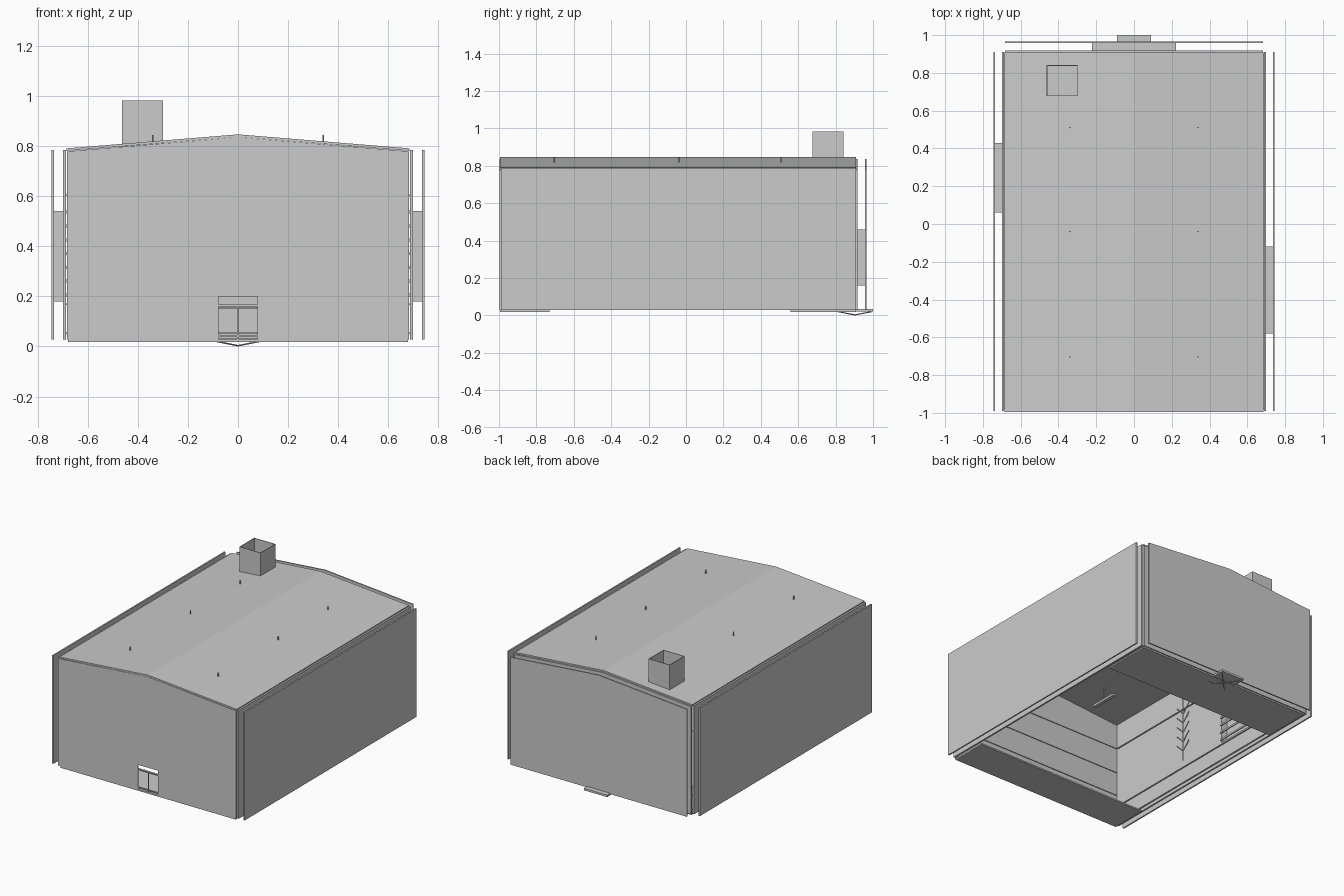
import bpy, bmesh, math
from mathutils import Vector

if "Cube" in bpy.data.objects:
    bpy.data.objects.remove(bpy.data.objects["Cube"])


def mesh_object(name, bm):
    bmesh.ops.recalc_face_normals(bm, faces=bm.faces)
    me = bpy.data.meshes.new(name)
    bm.to_mesh(me)
    bm.free()
    ob = bpy.data.objects.new(name, me)
    bpy.context.collection.objects.link(ob)
    return ob


def add_box(bm, lo, hi):
    vs = bmesh.ops.create_cube(bm, size=1)["verts"]
    for v in vs:
        v.co = Vector([lo[i] + (v.co[i] + 0.5) * (hi[i] - lo[i]) for i in range(3)])


def boxes(name, items):
    bm = bmesh.new()
    for lo, hi in items:
        add_box(bm, lo, hi)
    return mesh_object(name, bm)


def box(name, lo, hi):
    return boxes(name, [(lo, hi)])


def prism(name, outline, y0, y1):
    """Extrude an (x, z) outline along y."""
    bm = bmesh.new()
    f = bm.faces.new([bm.verts.new((x, y0, z)) for x, z in outline])
    ext = bmesh.ops.extrude_face_region(bm, geom=[f])["geom"]
    for v in ext:
        if isinstance(v, bmesh.types.BMVert):
            v.co.y = y1
    return mesh_object(name, bm)


def cut(ob, lo, hi):
    cutter = box("cutter", lo, hi)
    cutter.hide_render = True
    mod = ob.modifiers.new("opening", "BOOLEAN")
    mod.operation = "DIFFERENCE"
    mod.solver = "EXACT"
    mod.object = cutter
    bpy.context.view_layer.objects.active = ob
    bpy.ops.object.modifier_apply(modifier=mod.name)
    bpy.data.objects.remove(cutter)


def rods(name, pairs, r, sides=6):
    bm = bmesh.new()
    for a, b in pairs:
        a, b = Vector(a), Vector(b)
        d = b - a
        m = d.to_track_quat("Z", "Y").to_matrix().to_4x4()
        m.translation = (a + b) / 2
        bmesh.ops.create_cone(bm, cap_ends=True, segments=sides, radius1=r,
                              radius2=r, depth=d.length, matrix=m)
    return mesh_object(name, bm)


BASE, EAVE, RIDGE = 0.028, 0.785, 0.842
FRONT, BACK = -0.99, 0.91
gable = [(-0.683, BASE), (0.683, BASE), (0.683, EAVE - 0.006),
         (0, RIDGE - 0.006), (-0.683, EAVE - 0.006)]

# Front wall with doorway, inner back wall and outer back panel
front = prism("front_wall", gable, FRONT - 0.006, FRONT + 0.002)
cut(front, (-0.078, -1.1, 0.03), (0.078, -0.9, 0.2))
back = prism("back_wall", gable, 0.907, 0.918)
cut(back, (-0.215, 0.8, 0.165), (0.215, 1.0, 0.455))
prism("outer_back_panel", gable, 0.957, 0.966)

# Low gabled roof, open under the chimney
roof = prism("roof", [(-0.685, EAVE - 0.004), (0, RIDGE - 0.006), (0.685, EAVE - 0.004),
                      (0.685, EAVE + 0.006), (0, RIDGE + 0.005), (-0.685, EAVE + 0.006)],
             FRONT - 0.004, BACK)
cut(roof, (-0.459, 0.681, 0.7), (-0.303, 0.837, 0.95))
chimney = box("chimney", (-0.463, 0.677, 0.797), (-0.299, 0.841, 0.983))
cut(chimney, (-0.459, 0.681, 0.7), (-0.303, 0.837, 1.1))

# Side walls, outer panels and closed-off window bays between them
for s, name, y0, y1 in ((-1, "left", 0.06, 0.43), (1, "right", -0.58, -0.12)):
    def side_box(part, x0, x1, ya, yb, za, zb):
        xs = sorted((s * x0, s * x1))
        return box(name + part, (xs[0], ya, za), (xs[1], yb, zb))
    wall = side_box("_wall", 0.687, 0.699, FRONT, BACK, BASE, EAVE)
    cut(wall, (s * 0.69 - 0.1, y0 + 0.006, 0.186), (s * 0.69 + 0.1, y1 - 0.006, 0.534))
    side_box("_outer_panel", 0.735, 0.745, FRONT, BACK, BASE, EAVE)
    bay = side_box("_window_bay", 0.698, 0.735, y0, y1, 0.18, 0.54)
    cut(bay, (s * 0.71 - 0.1, y0 + 0.006, 0.186), (s * 0.71 + 0.1, y1 - 0.006, 0.534))
    xs = sorted((s * 0.68, s * 0.687))
    slats = [((xs[0], y0, 0.2 + 0.055 * i), (xs[1], y1, 0.212 + 0.055 * i)) for i in range(7)]
    boxes(name + "_window_slats", slats)
    # Battens on the inside of the wall
    strips = [((xs[0], FRONT + 0.01, z), (xs[1], BACK - 0.01, z + 0.006))
              for z in (0.05, 0.165, 0.6)]
    boxes(name + "_battens", strips)

back_bay = box("back_window_bay", (-0.222, 0.917, 0.16), (0.222, 0.957, 0.46))
cut(back_bay, (-0.215, 0.8, 0.166), (0.215, 1.0, 0.454))
boxes("back_battens", [((-0.68, 0.9, z), (0.68, 0.907, z + 0.006)) for z in (0.05, 0.15, 0.6)])
boxes("front_battens", [((-0.68, -0.988, z), (0.68, -0.982, z + 0.006)) for z in (0.25, 0.42, 0.6)])

# Door frame bars
boxes("door_bars", [((-0.078, -0.992, 0.16), (0.078, -0.986, 0.167)),
                    ((-0.078, -0.992, 0.037), (0.078, -0.986, 0.045)),
                    ((-0.003, -0.992, 0.03), (0.003, -0.986, 0.167))])

# Floor strips at both ends, with sill beams along the sides
box("front_floor", (-0.678, FRONT - 0.004, 0.018), (0.678, -0.73, BASE))
box("back_floor", (-0.678, 0.56, 0.018), (0.678, BACK, BASE))

# Step plate at the back with its shallow cross brace
box("step_plate", (-0.09, 0.81, 0.02), (0.09, 1.0, 0.034))
corners = [(x, y, 0.02) for x in (-0.085, 0.085) for y in (0.815, 0.99)]
rods("step_brace", [(c, (0, 0.903, 0.003)) for c in corners], 0.003)

# Hanging lamps whose stems pass through the roof
stems, lamps = [], []
for x in (-0.34, 0.34):
    for y in (-0.705, -0.04, 0.51):
        stems.append(((x, y, 0.72), (x, y, 0.845)))
        lamps.append(((x - 0.012, y - 0.1, 0.705), (x + 0.012, y + 0.1, 0.72)))
rods("lamp_stems", stems, 0.004)
boxes("lamps", lamps)

# Branched stand against the left wall
branches = [((-0.66, -0.29, 0.2), (-0.66, -0.29, 0.66))]
for i in range(5):
    z = 0.27 + 0.07 * i
    for s in (-1, 1):
        branches.append(((-0.66, -0.29, z), (-0.66, -0.29 + s * 0.06, z + 0.06)))
rods("branched_stand", branches, 0.004)
